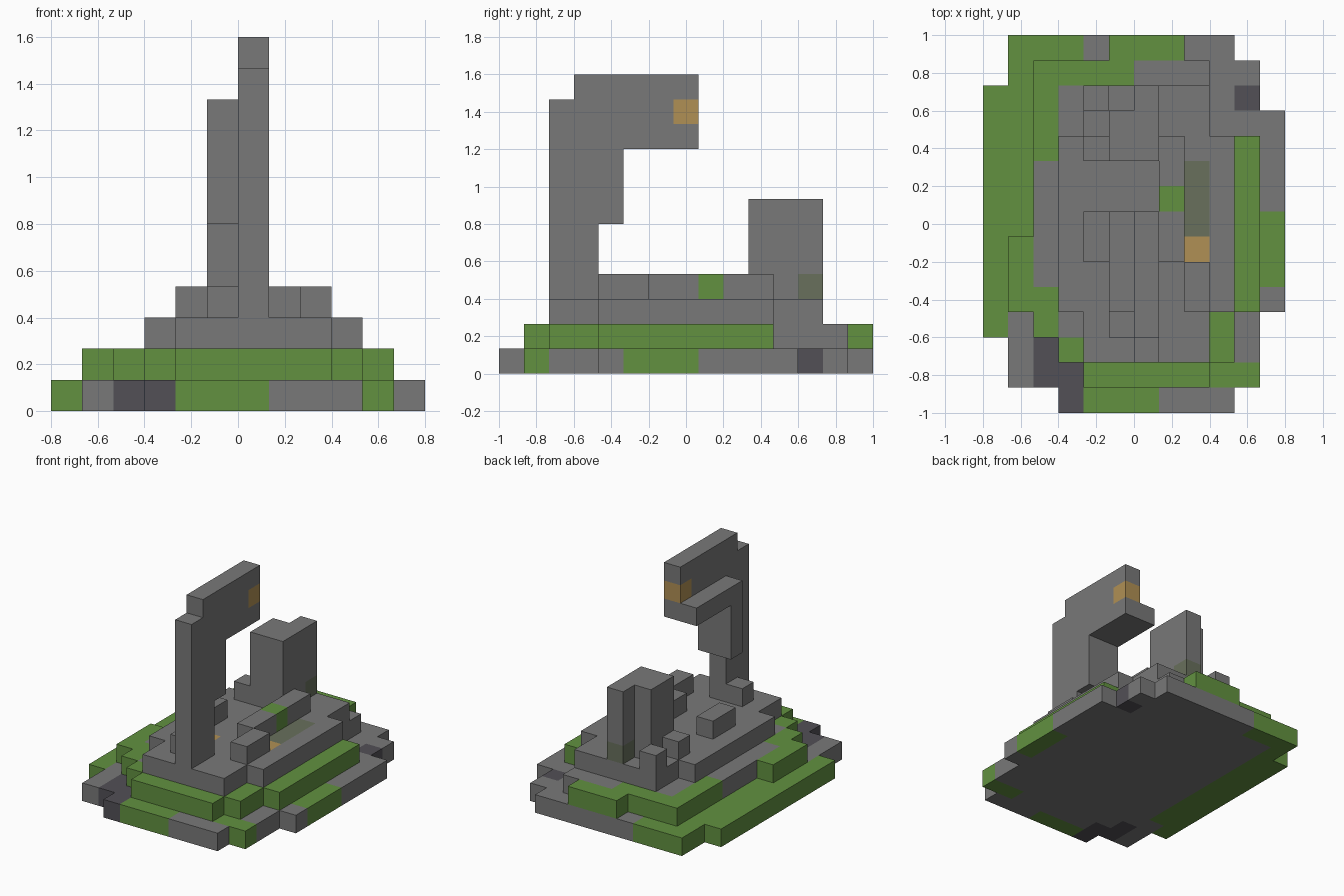
import bpy
import bmesh
from math import radians
from mathutils import Vector

cube = bpy.data.objects.get("Cube")
if cube:
    bpy.data.objects.remove(cube, do_unlink=True)

UNIT = 2 / 15                      # edge length of one block
ORIGIN = Vector((-0.8, -1.0, 0.0))

PALETTE = {
    "stone": (0.190, 0.190, 0.190),
    "grass": (0.122, 0.283, 0.051),
    "ochre": (0.434, 0.279, 0.089),
    "dark_stone": (0.084, 0.080, 0.093),
    "mossy_stone": (0.138, 0.162, 0.107),
}
NAMES = list(PALETTE)
MATERIALS = []
for name, rgb in PALETTE.items():
    mat = bpy.data.materials.new(name)
    mat.use_nodes = True
    mat.diffuse_color = (*rgb, 1)
    shader = next(n for n in mat.node_tree.nodes if n.type == "BSDF_PRINCIPLED")
    shader.inputs["Base Color"].default_value = (*rgb, 1)
    shader.inputs["Roughness"].default_value = 0.9
    MATERIALS.append(mat)

AXES = [Vector(v) for v in ((1, 0, 0), (0, 1, 0), (0, 0, 1))]


def fill(cells, color, x, y, z):
    """Fill a block range; each argument is a (start, end) pair."""
    for i in range(*x):
        for j in range(*y):
            for k in range(*z):
                cells[i, j, k] = NAMES.index(color)


def paint(cells, color, x, y):
    """Recolour the existing blocks in a ground range."""
    for cell in cells:
        if x[0] <= cell[0] < x[1] and y[0] <= cell[1] < y[1]:
            cells[cell] = NAMES.index(color)


def build(name, cells):
    """Turn filled blocks into one outer skin with merged flat faces."""
    bm = bmesh.new()
    for cell, color in cells.items():
        center = Vector(cell) + Vector((0.5, 0.5, 0.5))
        for a in range(3):
            u, v = AXES[(a + 1) % 3] / 2, AXES[(a + 2) % 3] / 2
            for side in (1, -1):
                step = AXES[a] * side
                if tuple(int(c) for c in Vector(cell) + step) in cells:
                    continue
                mid = center + step / 2
                ring = [mid - u - v, mid + u - v, mid + u + v, mid - u + v]
                verts = [bm.verts.new(ORIGIN + p * UNIT) for p in ring[::side]]
                bm.faces.new(verts).material_index = color
    bmesh.ops.remove_doubles(bm, verts=bm.verts, dist=UNIT / 100)
    bmesh.ops.dissolve_limit(bm, angle_limit=radians(1), verts=bm.verts,
                             edges=bm.edges, delimit={"MATERIAL"})
    mesh = bpy.data.meshes.new(name)
    bm.to_mesh(mesh)
    bm.free()
    for mat in MATERIALS:
        mesh.materials.append(mat)
    bpy.context.collection.objects.link(bpy.data.objects.new(name, mesh))


# Ground slab with grass and dark stone patches along its rim
slab = {}
floor = (0, 1)
fill(slab, "stone", (3, 10), (0, 1), floor)
fill(slab, "stone", (1, 11), (1, 14), floor)
fill(slab, "stone", (0, 11), (3, 13), floor)
fill(slab, "stone", (0, 12), (4, 12), floor)
fill(slab, "stone", (1, 10), (14, 15), floor)
for x, y in (((0, 1), (3, 13)), ((1, 2), (4, 15)), ((2, 4), (14, 15)),
             ((4, 7), (0, 1)), ((9, 11), (1, 2)), ((11, 12), (5, 8))):
    paint(slab, "grass", x, y)
for x, y in (((3, 4), (0, 2)), ((2, 3), (1, 3)), ((10, 11), (12, 13))):
    paint(slab, "dark_stone", x, y)
build("ground_slab", slab)

# Grassy terrace
terrace = {}
level = (1, 2)
fill(terrace, "stone", (2, 9), (3, 14), level)
fill(terrace, "grass", (4, 9), (1, 3), level)
fill(terrace, "grass", (3, 4), (2, 3), level)
fill(terrace, "grass", (9, 10), (2, 4), level)
fill(terrace, "stone", (9, 10), (4, 11), level)
fill(terrace, "grass", (10, 11), (4, 11), level)
fill(terrace, "grass", (1, 2), (4, 7), level)
fill(terrace, "grass", (5, 8), (14, 15), level)
for x, y in (((2, 3), (3, 5)), ((2, 3), (10, 14)), ((3, 6), (13, 14))):
    paint(terrace, "grass", x, y)
build("grass_terrace", terrace)

# Stone platform with painted floor blocks
platform = {}
level = (2, 3)
fill(platform, "stone", (4, 9), (2, 13), level)
fill(platform, "stone", (3, 10), (4, 11), level)
paint(platform, "mossy_stone", (8, 9), (7, 10))
paint(platform, "ochre", (8, 9), (6, 7))
paint(platform, "ochre", (5, 6), (5, 6))
build("stone_platform", platform)

# Low rubble and wall remains
level = (3, 4)
wall = {}
fill(wall, "stone", (7, 8), (6, 11), level)
paint(wall, "grass", (7, 8), (8, 9))
build("low_wall", wall)
for name, x, y in (("right_rubble", (8, 9), (4, 6)), ("left_rubble", (4, 5), (6, 8)),
                   ("rear_rubble", (4, 5), (12, 13)), ("tower_rubble", (4, 5), (10, 11)),
                   ("column_rubble", (5, 6), (3, 4))):
    block = {}
    fill(block, "stone", x, y, level)
    build(name, block)

# Broken rear tower
tower = {}
fill(tower, "stone", (5, 7), (10, 12), (3, 7))
fill(tower, "stone", (6, 7), (12, 13), (3, 7))
fill(tower, "mossy_stone", (6, 7), (12, 13), level)
build("rear_tower", tower)

# Hooked arch: column, bracket and overhanging arm with an ochre tip
arch = {}
fill(arch, "stone", (6, 7), (2, 4), (3, 11))
fill(arch, "stone", (5, 7), (4, 5), (6, 10))
fill(arch, "stone", (5, 7), (4, 8), (9, 10))
fill(arch, "stone", (6, 7), (3, 8), (10, 12))
fill(arch, "ochre", (6, 7), (7, 8), (10, 11))
build("broken_arch", arch)
